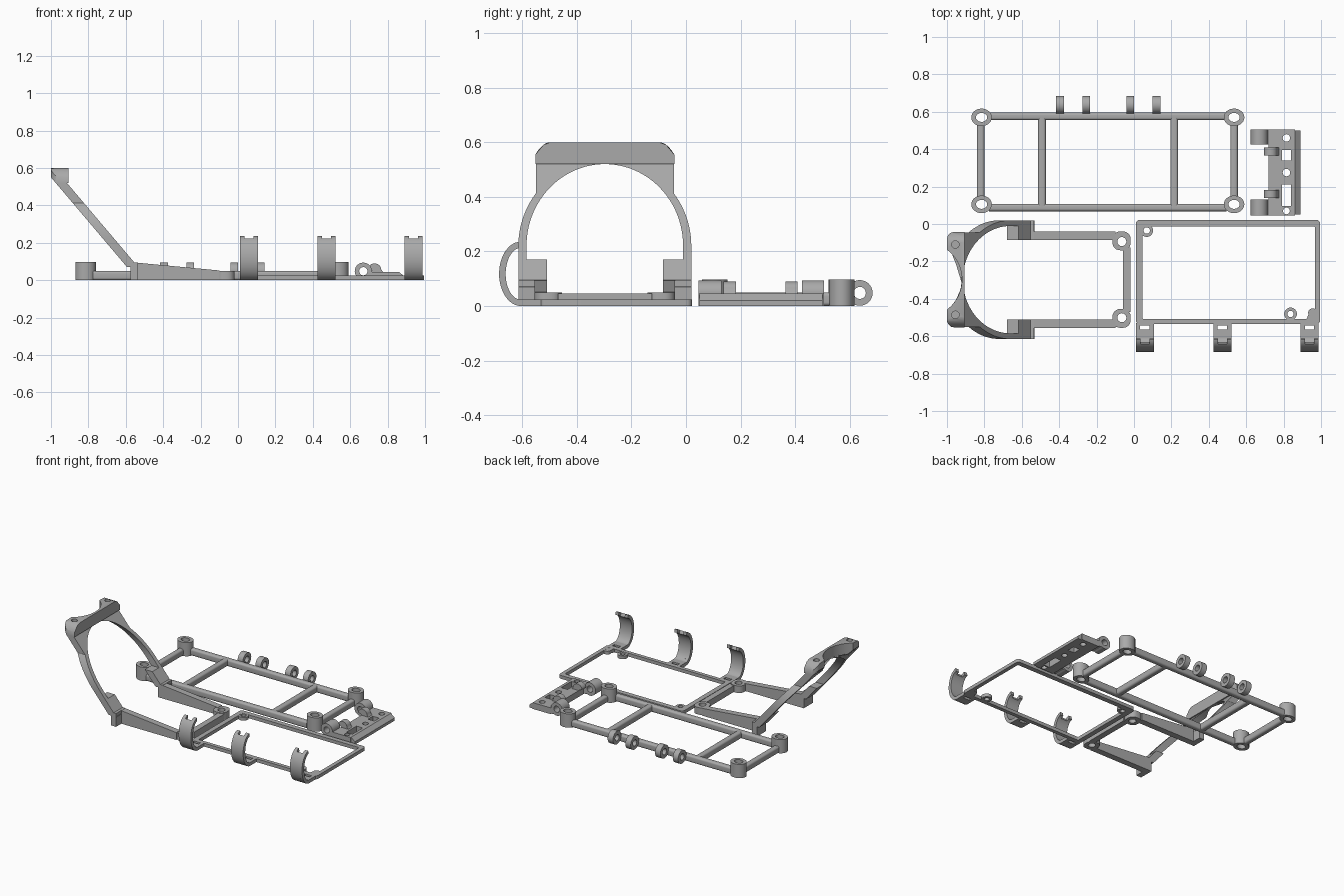
import bpy, bmesh
from math import sin, cos, pi, radians, sqrt

cube = bpy.data.objects.get("Cube")
if cube:
    bpy.data.objects.remove(cube)

grey = bpy.data.materials.new("plain grey")
grey.use_nodes = True
grey.diffuse_color = (0.4, 0.4, 0.4, 1)
grey.node_tree.nodes["Principled BSDF"].inputs["Base Color"].default_value = (0.4, 0.4, 0.4, 1)


# Directions in which a flat profile can be extruded
def up(u, v, w): return (u, v, w)
def along_x(u, v, w): return (w, u, v)
def along_y(u, v, w): return (u, w, v)


# Profile helpers
def arc(cx, cy, rx, ry, start, end, n=24):
    angles = [radians(start + (end - start) * i / n) for i in range(n + 1)]
    return [(cx + rx * cos(a), cy + ry * sin(a)) for a in angles]


def oval(cx, cy, rx, ry=None):
    return arc(cx, cy, rx, ry or rx, 0, 360, 32)[:-1]


def rect(x0, x1, y0, y1, r=0):
    if r == 0:
        return [(x0, y0), (x1, y0), (x1, y1), (x0, y1)]
    return (arc(x1 - r, y1 - r, r, r, 0, 90, 6) + arc(x0 + r, y1 - r, r, r, 90, 180, 6)
            + arc(x0 + r, y0 + r, r, r, 180, 270, 6) + arc(x1 - r, y0 + r, r, r, 270, 360, 6))


def solid(name, loops, a, b, place=up):
    """Fill loops (later ones are holes), extrude from a to b, then place."""
    curve = bpy.data.curves.new(name, 'CURVE')
    curve.dimensions = '2D'
    curve.fill_mode = 'BOTH'
    curve.extrude = 0.5
    for loop in loops:
        spline = curve.splines.new('POLY')
        spline.points.add(len(loop) - 1)
        for p, (u, v) in zip(spline.points, loop):
            p.co = (u, v, 0, 1)
        spline.use_cyclic_u = True
    temp = bpy.data.objects.new(name + " profile", curve)
    bpy.context.collection.objects.link(temp)
    deps = bpy.context.evaluated_depsgraph_get()
    mesh = bpy.data.meshes.new_from_object(temp.evaluated_get(deps))
    bpy.data.objects.remove(temp)
    bm = bmesh.new()
    bm.from_mesh(mesh)
    bmesh.ops.remove_doubles(bm, verts=bm.verts, dist=0.0001)
    for v in bm.verts:
        v.co = place(v.co.x, v.co.y, a if v.co.z < 0 else b)
    bmesh.ops.recalc_face_normals(bm, faces=bm.faces)
    bm.to_mesh(mesh)
    bm.free()
    mesh.materials.clear()
    mesh.materials.append(grey)
    obj = bpy.data.objects.new(name, mesh)
    bpy.context.collection.objects.link(obj)
    bpy.ops.object.select_all(action='DESELECT')
    obj.select_set(True)
    bpy.context.view_layer.objects.active = obj
    bpy.ops.object.shade_smooth_by_angle(angle=radians(35))
    return obj


# Ladder frame: corner bosses, rounded rails and rungs
for x in (-0.815, 0.535):
    for y in (0.57, 0.105):
        solid("frame_boss", [oval(x, y, 0.055, 0.047), oval(x, y, 0.03, 0.024)], 0, 0.098)
for y in (0.575, 0.088):
    solid("frame_rail", [rect(y - 0.02, y + 0.02, 0, 0.05, 0.014)], -0.775, 0.495, along_x)
for x in (-0.82, 0.535):
    solid("frame_end", [rect(x - 0.02, x + 0.02, 0, 0.05, 0.014)], 0.14, 0.535, along_y)
for x in (-0.492, 0.215):
    solid("frame_rung", [rect(x - 0.021, x + 0.021, 0, 0.05, 0.014)], 0.09, 0.57, along_y)
for x in (-0.395, -0.255, -0.02, 0.12):
    solid("hinge_knuckle", [oval(0.637, 0.048, 0.047), oval(0.637, 0.048, 0.022)],
          x - 0.021, x + 0.021, along_x)

# Small hinge plate with slots
solid("hinge_plate", [rect(0.72, 0.86, 0.045, 0.505), oval(0.815, 0.46, 0.02),
                      rect(0.79, 0.84, 0.34, 0.395), oval(0.815, 0.275, 0.02),
                      rect(0.79, 0.84, 0.095, 0.21), oval(0.815, 0.07, 0.018)], 0, 0.045)
solid("hinge_plate_edge", [[(0.86, 0), (0.89, 0), (0.89, 0.02), (0.86, 0.045)]],
      0.05, 0.5, along_y)
for y0, y1 in ((0.045, 0.13), (0.425, 0.505)):
    solid("plate_knuckle", [oval(0.67, 0.048, 0.046), oval(0.67, 0.048, 0.022)], y0, y1, along_y)
    solid("plate_knuckle_web", [rect(0.698, 0.73, 0.005, 0.045)], y0, y1, along_y)
for y0, y1 in ((0.138, 0.183), (0.365, 0.408)):
    solid("plate_hook", [[(0.72, 0), (0.775, 0), (0.775, 0.045)]
                         + arc(0.73, 0.058, 0.035, 0.032, 0, 180, 12) + [(0.72, 0.05)]],
          y0, y1, along_y)

# Flat tray frame with screw ears
solid("tray_frame", [rect(0.01, 0.995, -0.535, 0.022, 0.02),
                     rect(0.045, 0.967, -0.508, -0.013, 0.006)], 0, 0.024)
for x, y in ((0.068, -0.035), (0.837, -0.481)):
    solid("tray_ear", [oval(x, y, 0.034), oval(x, y, 0.017)], 0, 0.023)
solid("tray_corner", [[(0.975, -0.515), (0.975, -0.45)]
                      + arc(0.955, -0.475, 0.024, 0.024, 60, 200, 10) + [(0.92, -0.515)]], 0, 0.023)

# Three curved spring clips, each notched at its tip
for x in (0.058, 0.472, 0.938):
    solid("clip_tab", [rect(x - 0.048, x + 0.048, -0.61, -0.53),
                       rect(x - 0.025, x + 0.025, -0.565, -0.543)], 0, 0.024)
    for x0, x1, start in ((-0.048, -0.024, 97), (-0.024, 0.024, 118), (0.024, 0.048, 97)):
        hook = (arc(-0.605, 0.118, 0.08, 0.118, start, 270)
                + arc(-0.605, 0.118, 0.056, 0.095, 270, start))
        solid("spring_clip", [hook], x + x0, x + x1, along_x)

# Base of the tilted holder: tapered beams, end bar and bosses
MID = -0.2975
solid("holder_end_bar", [rect(-0.06, -0.018, -0.47, -0.125)], 0, 0.045)
for side in (-1, 1):
    inner, outer = MID + side * 0.2125, MID + side * 0.2575
    solid("holder_beam", [[(-0.575, 0), (-0.1, 0), (-0.1, 0.052), (-0.555, 0.095)]],
          inner, outer, along_y)
    y0, y1 = sorted((MID + side * 0.157, outer))
    solid("holder_boss", [rect(-0.115, -0.018, y0, y1, 0.04),
                          oval(-0.065, MID + side * 0.2035, 0.024)], 0, 0.05)
    y0, y1 = sorted((inner, MID + side * 0.317))
    solid("holder_foot", [rect(-0.575, -0.535, y0, y1)], 0, 0.095)


# Tilted arch, sheared so that it leans back
def scoop(y):
    return -1.12 + sqrt(max(0, 0.04 - (y - MID) ** 2))


def lean(u, v, w):
    x = -1 + (0.55 - v) / 1.18 + w
    return (max(x, scoop(u)), u, v)


half = [(0.317, 0.07)] + arc(0, 0.22, 0.317, 0.32, 0, 37, 12) + [(0.253, 0.525)]
top = [(0.253 - 0.506 * i / 20, 0.525) for i in range(1, 20)]
bore = ([(-0.2125, 0.07), (-0.2125, 0.17), (-0.287, 0.17)]
        + arc(0, 0.22, 0.287, 0.3, 180, 0, 48) + [(0.287, 0.17), (0.2125, 0.17), (0.2125, 0.07)])
outline = half + top + [(-y, z) for y, z in reversed(half)] + bore
solid("tilted_arch", [[(MID + y, z) for y, z in outline]], 0, 0.06, lean)


# Scooped mounting head on top of the arch, with rounded shoulders
def shoulder(u, v, w):
    if w > 0:
        return (u, v, 0.6 - 15 * max(0, abs(v - MID) - 0.2) ** 2)
    return (u, v, max(0.52, 0.55 - 1.18 * (u + 1)))


edge = [(-0.905, 0.2), (-0.905, 0.225), (-0.905, 0.255)] + arc(-0.96, 0.215, 0.04, 0.04, 90, 180, 8)
hollow = arc(-1.12, 0, 0.2, 0.2, 53, -53, 24)
head = edge + hollow + [(x, -y) for x, y in reversed(edge)]
solid("mounting_head", [[(x, MID + y) for x, y in head],
                        oval(-0.955, MID + 0.188, 0.02), oval(-0.955, MID - 0.188, 0.02)],
      0, 1, shoulder)
